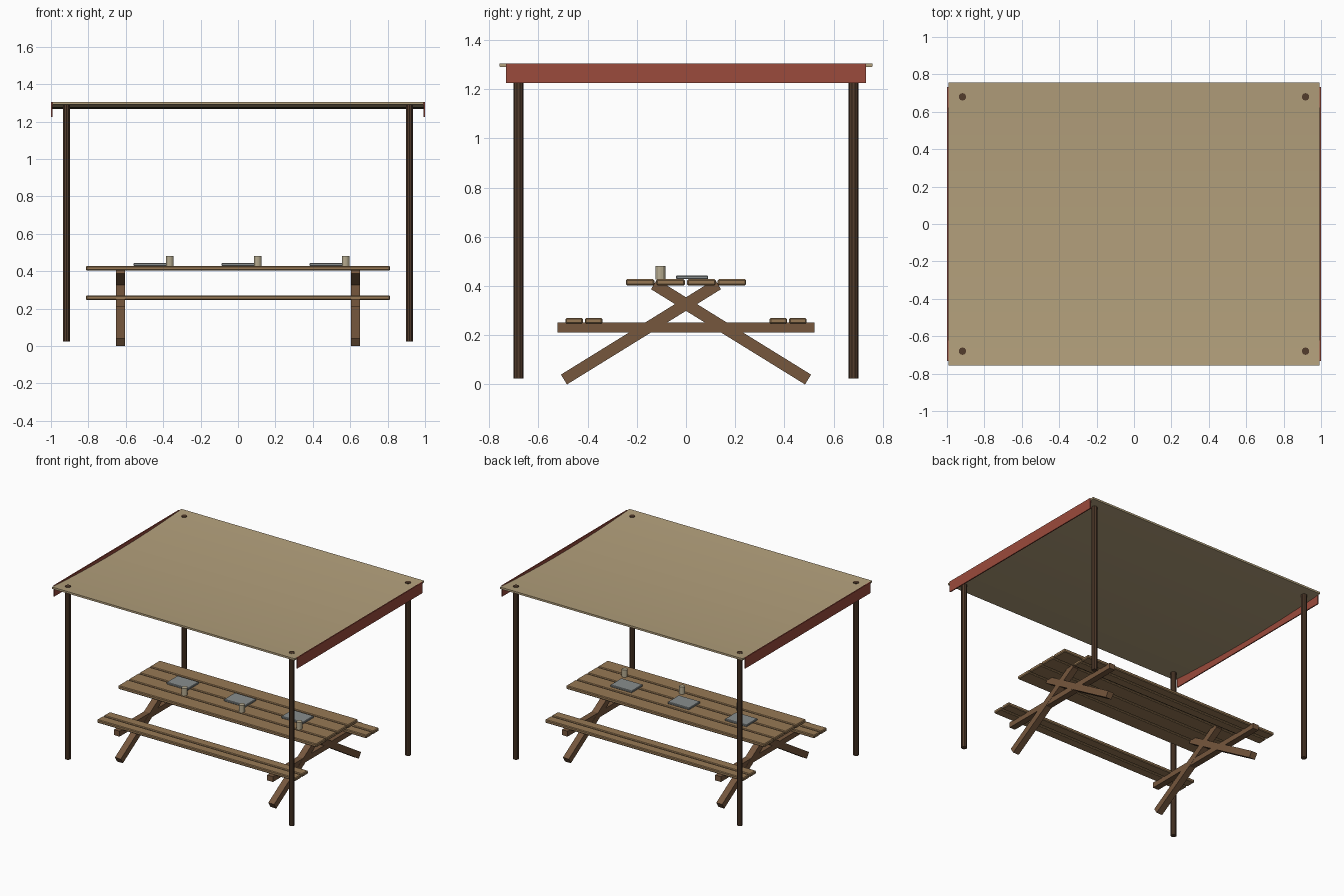
import bpy, bmesh, math
from mathutils import Matrix

if "Cube" in bpy.data.objects:
    bpy.data.objects.remove(bpy.data.objects["Cube"])


def material(name, rgb):
    m = bpy.data.materials.new(name)
    m.diffuse_color = (*rgb, 1)
    m.use_nodes = True
    m.node_tree.nodes["Principled BSDF"].inputs["Base Color"].default_value = m.diffuse_color
    return m


CANVAS = material("canvas", (0.45, 0.35, 0.20))
RED = material("red_trim", (0.33, 0.07, 0.045))
PLANK = material("plank_wood", (0.31, 0.19, 0.09))
FRAME = material("frame_wood", (0.18, 0.095, 0.047))
POST = material("post_wood", (0.085, 0.045, 0.025))
PLATE = material("plate_grey", (0.25, 0.27, 0.27))
CUP = material("cup_cream", (0.47, 0.41, 0.28))


def finish(bm, name, mat):
    bmesh.ops.recalc_face_normals(bm, faces=bm.faces)
    me = bpy.data.meshes.new(name)
    bm.to_mesh(me)
    bm.free()
    me.materials.append(mat)
    ob = bpy.data.objects.new(name, me)
    bpy.context.collection.objects.link(ob)
    return ob


def box(name, centre, size, mat, tilt=0, bevel=0):
    bm = bmesh.new()
    bmesh.ops.create_cube(bm, size=1, matrix=Matrix.Diagonal((*size, 1)))
    ob = finish(bm, name, mat)
    ob.location = centre
    ob.rotation_euler.x = tilt
    if bevel:
        b = ob.modifiers.new("edge", 'BEVEL')
        b.width, b.segments = bevel, 1
    return ob


def cylinder(name, x, y, z0, z1, r, sides, mat):
    bm = bmesh.new()
    bmesh.ops.create_cone(bm, cap_ends=True, segments=sides, radius1=r, radius2=r,
                          depth=z1 - z0, matrix=Matrix.Translation((0, 0, (z0 + z1) / 2)))
    ob = finish(bm, name, mat)
    ob.location = (x, y, 0)
    return ob


# canopy sheet: sagging profile along y, extruded along x
bm = bmesh.new()
N, HALF_Y, HALF_X, THICK, SAG = 16, 0.757, 0.993, 0.014, 0.025
top = [(-HALF_Y + 2 * HALF_Y * i / N) for i in range(N + 1)]
pts = [(y, 1.305 - SAG * (1 - (y / HALF_Y) ** 2)) for y in top]
loop = pts + [(y, z - THICK) for y, z in reversed(pts)]
face = bm.faces.new([bm.verts.new((-HALF_X, y, z)) for y, z in loop])
ext = bmesh.ops.extrude_face_region(bm, geom=[face])
bmesh.ops.translate(bm, vec=(2 * HALF_X, 0, 0),
                    verts=[v for v in ext["geom"] if isinstance(v, bmesh.types.BMVert)])
bm.faces.ensure_lookup_table()
# split the end caps into quads-safe triangles
bmesh.ops.triangulate(bm, faces=[f for f in bm.faces if len(f.verts) > 4])
finish(bm, "canopy_sheet", CANVAS)

for sx in (-1, 1):
    # red side valances
    box("canopy_valance", (sx * 0.996, 0, 1.265), (0.008, 1.464, 0.08), RED)
    # corner posts
    for sy in (-1, 1):
        cylinder("canopy_post", sx * 0.917, sy * 0.68, 0.025, 1.304, 0.02, 10, POST)

    # crossed legs and bench support beam
    a, b = (-0.496, 0.020), (0.130, 0.407)
    length = math.hypot(b[0] - a[0], b[1] - a[1])
    angle = math.atan2(b[1] - a[1], b[0] - a[0])
    for sy in (-1, 1):
        box("table_leg", (sx * 0.628, sy * (a[0] + b[0]) / 2, (a[1] + b[1]) / 2),
            (0.048, length, 0.047), FRAME, tilt=sy * angle)
    box("bench_support", (sx * 0.628, 0, 0.231), (0.046, 1.044, 0.04), FRAME)

    # bench planks, two per side
    for y in (0.375, 0.455):
        box("bench_plank", (0, sx * y, 0.258), (1.626, 0.071, 0.024), PLANK, bevel=0.005)
    # table top planks, two per side
    for y in (0.0625, 0.1865):
        box("table_plank", (0, sx * y, 0.415), (1.626, 0.116, 0.025), PLANK, bevel=0.005)

# place settings
for x in (-0.47, 0, 0.47):
    box("plate", (x, 0.025, 0.435), (0.176, 0.13, 0.015), PLATE, bevel=0.003)
    cylinder("cup", x + 0.105, -0.104, 0.426, 0.481, 0.02, 12, CUP)
